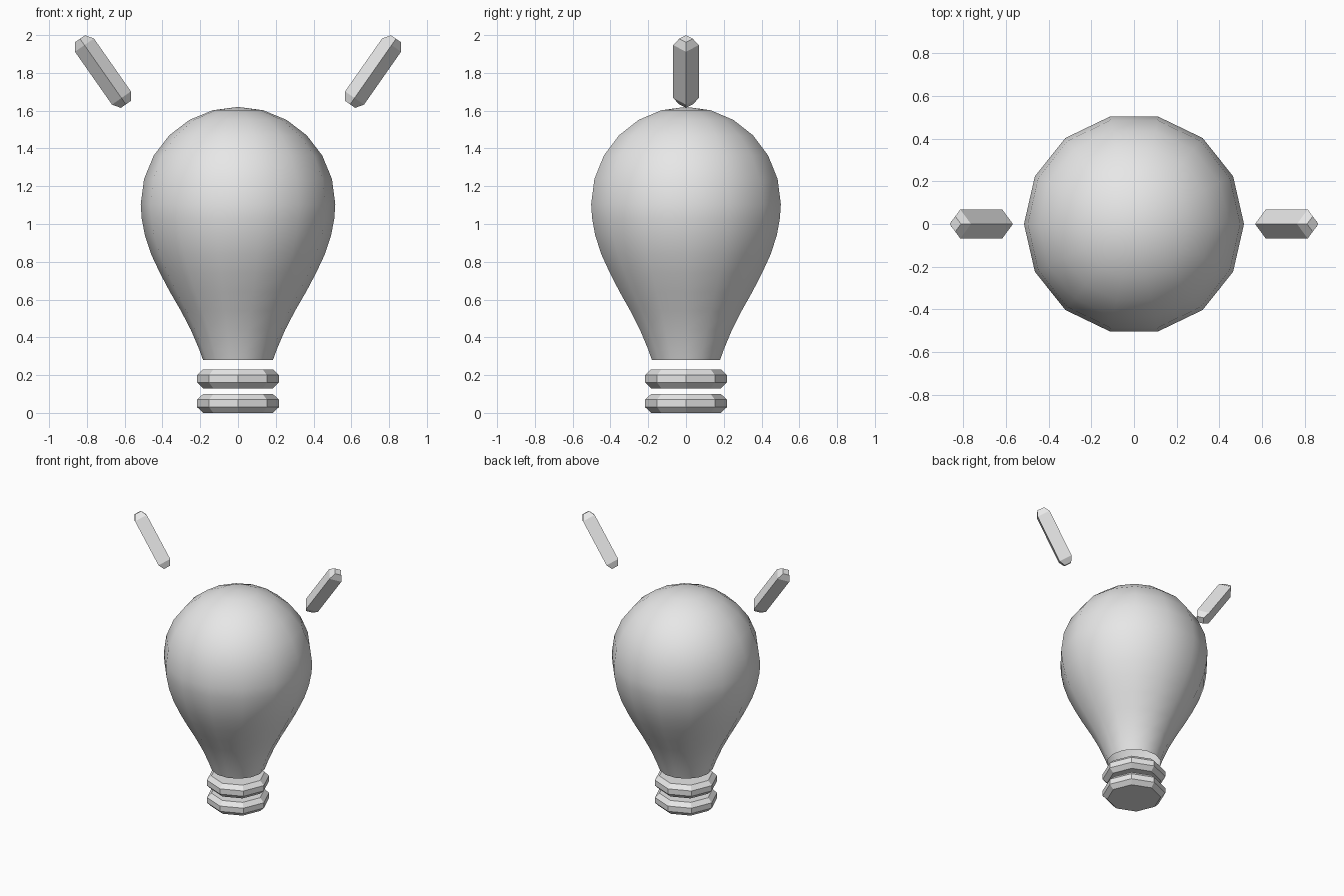
import bpy
import bmesh
import math
from mathutils import Matrix, Vector

cube = bpy.data.objects.get("Cube")
if cube:
    bpy.data.objects.remove(cube, do_unlink=True)

GREY = bpy.data.materials.new("light grey")
GREY.use_nodes = True
COLOUR = (0.8, 0.8, 0.8, 1)
GREY.diffuse_color = COLOUR
GREY.node_tree.nodes["Principled BSDF"].inputs["Base Color"].default_value = COLOUR


def lathe(name, profile, sides, squash=1.0, cap_bottom=True, smooth=False):
    """Turn (radius, height) points about z; radius 0 makes a pole."""
    bm = bmesh.new()
    rings = []
    for r, z in profile:
        if r == 0:
            rings.append([bm.verts.new((0, 0, z))] * sides)
        else:
            angles = [2 * math.pi * i / sides for i in range(sides)]
            rings.append([bm.verts.new((r * squash * math.cos(a), r * math.sin(a), z))
                          for a in angles])
    for low, high in zip(rings, rings[1:]):
        for i in range(sides):
            j = (i + 1) % sides
            corners = [low[i], low[j], high[j], high[i]]
            bm.faces.new(list(dict.fromkeys(corners)))
    if cap_bottom:
        bm.faces.new(rings[0][::-1])
    if profile[-1][0] > 0:
        bm.faces.new(rings[-1])
    for face in bm.faces:
        face.smooth = smooth
    mesh = bpy.data.meshes.new(name)
    bm.to_mesh(mesh)
    bm.free()
    mesh.materials.append(GREY)
    obj = bpy.data.objects.new(name, mesh)
    bpy.context.collection.objects.link(obj)
    return obj


# Glass bulb: flared neck, open underneath, running into a round dome
RADIUS, CENTRE = 0.515, 1.105
neck = [(0.185, 0.28), (0.207, 0.34), (0.25, 0.44), (0.302, 0.54), (0.36, 0.64),
        (0.413, 0.74), (0.46, 0.84), (0.493, 0.94), (0.51, 1.03)]
dome = [(RADIUS * math.cos(math.radians(a)), CENTRE + RADIUS * math.sin(math.radians(a)))
        for a in range(0, 90, 15)]
lathe("glass_bulb", neck + dome + [(0, CENTRE + RADIUS)], 14,
      cap_bottom=False, smooth=True)

# Two chamfered octagonal base rings
for name, z in (("lower_base_ring", 0.0), ("upper_base_ring", 0.13)):
    lathe(name, [(0.185, z), (0.216, z + 0.03), (0.216, z + 0.07), (0.185, z + 0.1)], 8)

# Light rays: diamond bars with tapered ends, leaning outwards
ray_profile = [(0.036, -0.212), (0.068, -0.171), (0.068, 0.171), (0.036, 0.212)]
for name, side in (("left_ray", 1), ("right_ray", -1)):
    ray = lathe(name, ray_profile, 4, squash=0.9)
    ray.data.transform(Matrix.Translation(Vector((side * 0.715, 0, 1.807)))
                       @ Matrix.Rotation(side * math.radians(35), 4, "Y"))
